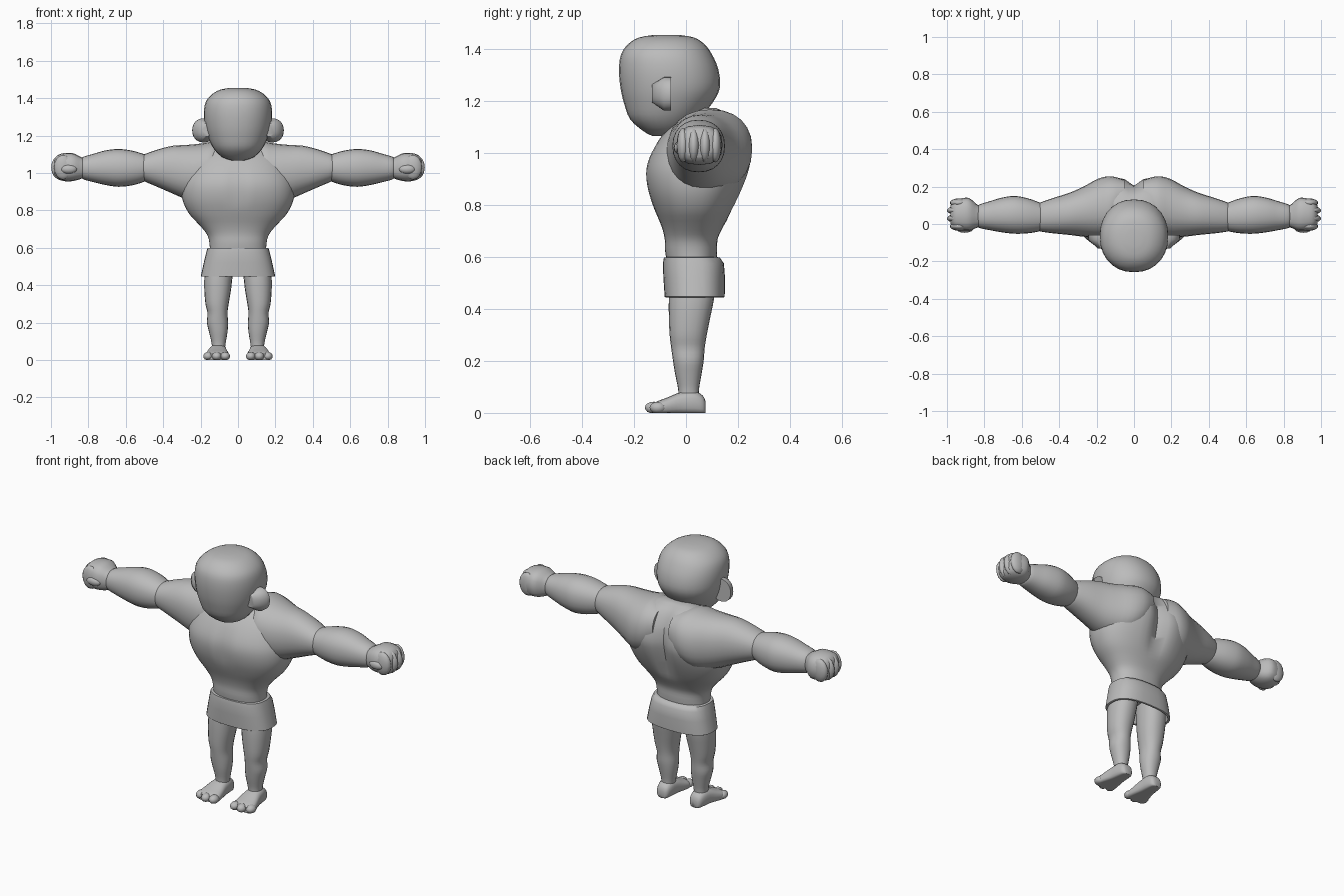
import bpy, bmesh, math
from mathutils import Vector, Matrix

grey = bpy.data.materials.new("clay_grey")
grey.diffuse_color = (0.5, 0.5, 0.5, 1)


def finish(name, bm, mirror=False, angle=50):
    bmesh.ops.recalc_face_normals(bm, faces=bm.faces)
    me = bpy.data.meshes.new(name)
    bm.to_mesh(me)
    bm.free()
    me.materials.append(grey)
    ob = bpy.data.objects.new(name, me)
    bpy.context.collection.objects.link(ob)
    bpy.ops.object.select_all(action='DESELECT')
    bpy.context.view_layer.objects.active = ob
    ob.select_set(True)
    bpy.ops.object.shade_smooth_by_angle(angle=math.radians(angle))
    if mirror:
        ob.modifiers.new("Mirror", 'MIRROR').use_mirror_merge = False
    return ob


def spline(rows, steps):
    """Catmull-Rom curve through rows of numbers."""
    out = []
    for i in range(len(rows) - 1):
        p = [rows[max(i - 1, 0)], rows[i], rows[i + 1], rows[min(i + 2, len(rows) - 1)]]
        for s in range(steps):
            t = s / steps
            out.append([0.5 * (2 * b + (c - a) * t + (2 * a - 5 * b + 4 * c - d) * t * t
                               + (3 * b - a - 3 * c + d) * t ** 3) for a, b, c, d in zip(*p)])
    return out + [list(rows[-1])]


def loft(bm, axis, rows, n=24, power=2.2, steps=3):
    """Rings along an axis; each row is position, low/high of first and second cross axis."""
    rings = []
    for t, a0, a1, b0, b1 in (spline(rows, steps) if steps > 1 else rows):
        ring = []
        for k in range(n):
            ang = 2 * math.pi * k / n
            c, s = math.cos(ang), math.sin(ang)
            a = (a0 + a1) / 2 + (a1 - a0) / 2 * math.copysign(abs(c) ** (2 / power), c)
            b = (b0 + b1) / 2 + (b1 - b0) / 2 * math.copysign(abs(s) ** (2 / power), s)
            ring.append(bm.verts.new({'x': (t, a, b), 'y': (a, t, b), 'z': (a, b, t)}[axis]))
        rings.append(ring)
    for r, q in zip(rings, rings[1:]):
        for k in range(n):
            bm.faces.new((r[k], r[(k + 1) % n], q[(k + 1) % n], q[k]))
    bm.faces.new(rings[0][::-1])
    bm.faces.new(rings[-1])


def blob(bm, centre, radii):
    m = Matrix.Translation(centre) @ Matrix.Diagonal((*radii, 1))
    bmesh.ops.create_uvsphere(bm, u_segments=14, v_segments=8, radius=1, matrix=m)


def part(name, axis, rows, mirror=False, **kw):
    bm = bmesh.new()
    loft(bm, axis, rows, **kw)
    return finish(name, bm, mirror)


def sym(rows):
    """Rows of height, half width, front, back."""
    return [(z, -w, w, f, b) for z, w, f, b in rows]


# Head
part("head", 'z', sym([
    (1.066, .03, -.13, -.06), (1.085, .085, -.165, .0), (1.13, .13, -.215, .05),
    (1.19, .16, -.238, .10), (1.25, .178, -.252, .13), (1.32, .183, -.258, .125),
    (1.38, .172, -.25, .10), (1.42, .14, -.222, .07), (1.445, .095, -.18, .03),
    (1.455, .04, -.12, -.03)]), n=28, power=2.15)

# Ears: flat rim at the back, tapering into the head at the front
part("ear", 'y', [(-.13, .14, .195, 1.195, 1.265), (-.085, .12, .243, 1.163, 1.292),
                  (-.058, .12, .245, 1.163, 1.292)], mirror=True, steps=1)

# Torso with a chest crease and a spine furrow
bm = bmesh.new()
loft(bm, 'z', sym([
    (.56, .15, -.07, .115), (.62, .152, -.08, .12), (.67, .165, -.082, .122),
    (.72, .205, -.095, .145), (.78, .26, -.12, .18), (.85, .295, -.145, .215),
    (.92, .305, -.155, .243), (.98, .295, -.143, .255), (1.05, .265, -.105, .243),
    (1.11, .215, -.055, .21), (1.15, .16, .0, .17), (1.174, .08, .06, .12)]), n=48, power=2.3)
for v in bm.verts:
    x, y, z = v.co
    if y > .05:
        v.co.y -= .05 * math.exp(-(x / .045) ** 2) * max(0, 1 - ((z - .97) / .22) ** 2)
    elif y < -.05:
        v.co.y += .014 * math.exp(-(x / .025) ** 2) * max(0, 1 - ((z - .93) / .12) ** 2)
finish("torso", bm)

# Arms
part("upper_arm", 'x', [
    (.05, .06, .235, .95, 1.14), (.12, -.06, .255, .87, 1.168), (.19, -.075, .243, .845, 1.158),
    (.27, -.068, .20, .857, 1.15), (.35, -.058, .165, .89, 1.145), (.43, -.05, .14, .925, 1.125),
    (.50, -.04, .115, .955, 1.10), (.515, -.03, .105, .97, 1.09)], mirror=True)
part("forearm", 'x', [
    (.49, -.032, .108, .962, 1.095), (.51, -.04, .117, .95, 1.103), (.57, -.05, .138, .933, 1.12),
    (.64, -.052, .15, .926, 1.128), (.71, -.044, .14, .936, 1.12), (.77, -.033, .122, .95, 1.103),
    (.825, -.022, .105, .965, 1.087), (.835, -.012, .095, .975, 1.077)], mirror=True)

# Fists: palm, curled fingers and thumb
bm = bmesh.new()
loft(bm, 'x', [(.81, -.01, .09, .985, 1.07), (.84, -.02, .105, .968, 1.085),
               (.88, -.036, .138, .957, 1.105), (.92, -.035, .138, .955, 1.107),
               (.96, -.025, .125, .965, 1.098), (.98, .0, .10, .985, 1.075)], n=16, power=2.6)
for y, reach in ((-.012, .985), (.03, 1.0), (.073, 1.0), (.113, .985)):
    blob(bm, (reach - .05, y, 1.03), (.05, .024, .066))
blob(bm, (.905, -.025, 1.02), (.045, .022, .025))
finish("fist", bm, True)

# Kilt: outer wall, rim, inner wall
part("kilt", 'z', sym([
    (.60, .15, -.07, .115), (.598, .163, -.085, .13), (.575, .17, -.089, .146), (.52, .183, -.087, .15),
    (.447, .199, -.082, .149), (.445, .196, -.079, .146), (.447, .186, -.07, .137),
    (.52, .165, -.07, .13)]), n=32, power=2.6, steps=1)

# Legs
part("leg", 'z', [
    (.54, .02, .17, -.06, .12), (.44, .03, .18, -.066, .108), (.37, .038, .18, -.066, .094),
    (.30, .05, .174, -.063, .08), (.25, .056, .163, -.057, .072), (.20, .053, .166, -.05, .068),
    (.15, .056, .155, -.042, .06), (.09, .066, .141, -.03, .05), (.05, .07, .14, -.03, .05)],
    mirror=True, n=20)

# Feet with rounded toes, flattened underneath
bm = bmesh.new()
loft(bm, 'y', [(.076, .085, .125, .0, .04), (.065, .07, .14, -.008, .066), (.03, .062, .15, -.01, .085),
               (-.02, .058, .158, -.01, .08), (-.07, .05, .172, -.01, .06),
               (-.11, .047, .18, -.01, .045), (-.13, .058, .17, -.005, .034)], n=20, power=2.6)
for x, y in ((.068, -.122), (.114, -.126), (.16, -.108)):
    blob(bm, (x, y, .02), (.026, .032, .023))
for v in bm.verts:
    v.co.z = max(v.co.z, 0)
finish("foot", bm, True)
